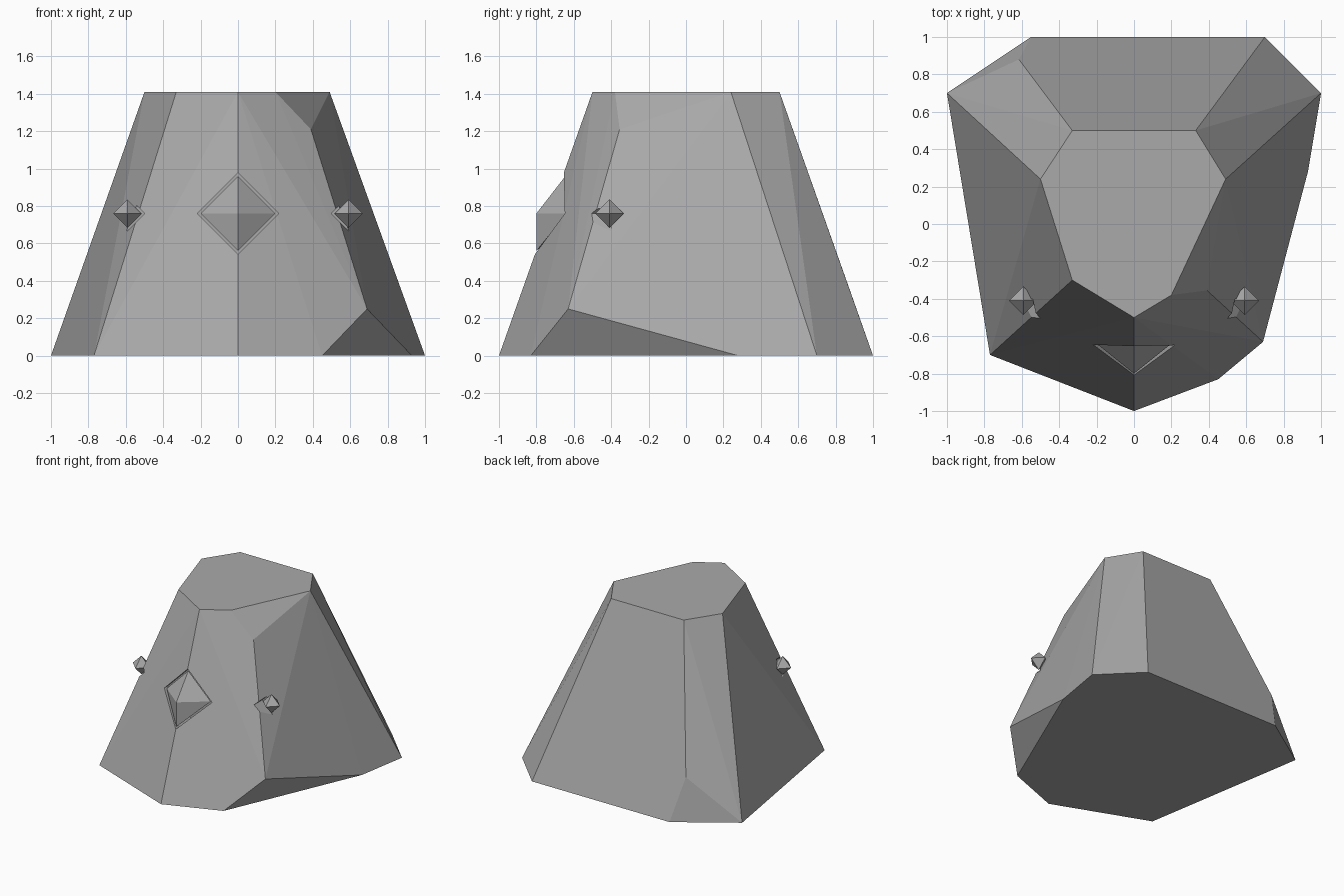
import bpy
import bmesh

default = bpy.data.objects.get("Cube")
if default:
    bpy.data.objects.remove(default, do_unlink=True)

HEIGHT = 1.41
GEM_Z = 0.76

stone = bpy.data.materials.new("stone_grey")
stone.use_nodes = True
GREY = (0.4, 0.4, 0.4, 1)
stone.diffuse_color = GREY
stone.node_tree.nodes["Principled BSDF"].inputs["Base Color"].default_value = GREY


def hull(name, points):
    """Flat-faced convex solid around the given corners."""
    bm = bmesh.new()
    for p in points:
        bm.verts.new(p)
    bmesh.ops.convex_hull(bm, input=bm.verts[:])
    bmesh.ops.dissolve_limit(bm, angle_limit=0.01, verts=bm.verts[:], edges=bm.edges[:])
    bmesh.ops.recalc_face_normals(bm, faces=bm.faces[:])
    mesh = bpy.data.meshes.new(name)
    bm.to_mesh(mesh)
    bm.free()
    mesh.materials.append(stone)
    obj = bpy.data.objects.new(name, mesh)
    bpy.context.collection.objects.link(obj)
    return obj


def cut_socket(body, x, radius, front, back):
    """Cut a diamond-shaped recess running along y."""
    ring = [(radius, 0), (0, radius), (-radius, 0), (0, -radius)]
    cutter = hull("socket_cutter", [(x + dx, y, GEM_Z + dz)
                                    for y in (front, back) for dx, dz in ring])
    cutter.hide_render = True
    mod = body.modifiers.new("socket", "BOOLEAN")
    mod.operation = "DIFFERENCE"
    mod.solver = "EXACT"
    mod.object = cutter
    bpy.context.view_layer.objects.active = body
    bpy.ops.object.modifier_apply(modifier=mod.name)
    bpy.data.objects.remove(cutter, do_unlink=True)


# Tapered block with chipped corners
base = [(-0.55, 1), (0.7, 1), (1, 0.7), (0.93, 0.28),
        (0.45, -0.83), (0, -1), (-0.77, -0.7), (-1, 0.7)]
top = [(-0.33, 0.5), (0.33, 0.5), (0.49, 0.24), (0.2, -0.38),
       (0, -0.5), (-0.33, -0.3), (-0.5, 0.24)]
chips = [(0.39, -0.355, 1.21), (0.69, -0.63, 0.25), (-0.615, 0.88, 0.34)]
body = hull("tapered_block", [(x, y, 0) for x, y in base]
            + [(x, y, HEIGHT) for x, y in top] + chips)

# Large gem set in the front ridge
cut_socket(body, 0, 0.218, -1.1, -0.6)
hull("front_gem", [(0, -0.8, GEM_Z), (0, -0.8, 0.56), (0, -0.645, 0.96),
                   (-0.2, -0.64, GEM_Z), (0.2, -0.64, GEM_Z), (0, -0.58, GEM_Z)])

# Small gems on the side corners
for side, name in ((1, "left_gem"), (-1, "right_gem")):
    x, y, r = side * 0.592, -0.41, 0.076
    cut_socket(body, x, 0.093, -0.7, -0.4)
    hull(name, [(x + dx, y + dy, GEM_Z + dz) for dx, dy, dz in
                ((r, 0, 0), (-r, 0, 0), (0, r, 0), (0, -r, 0), (0, 0, r), (0, 0, -r))])
